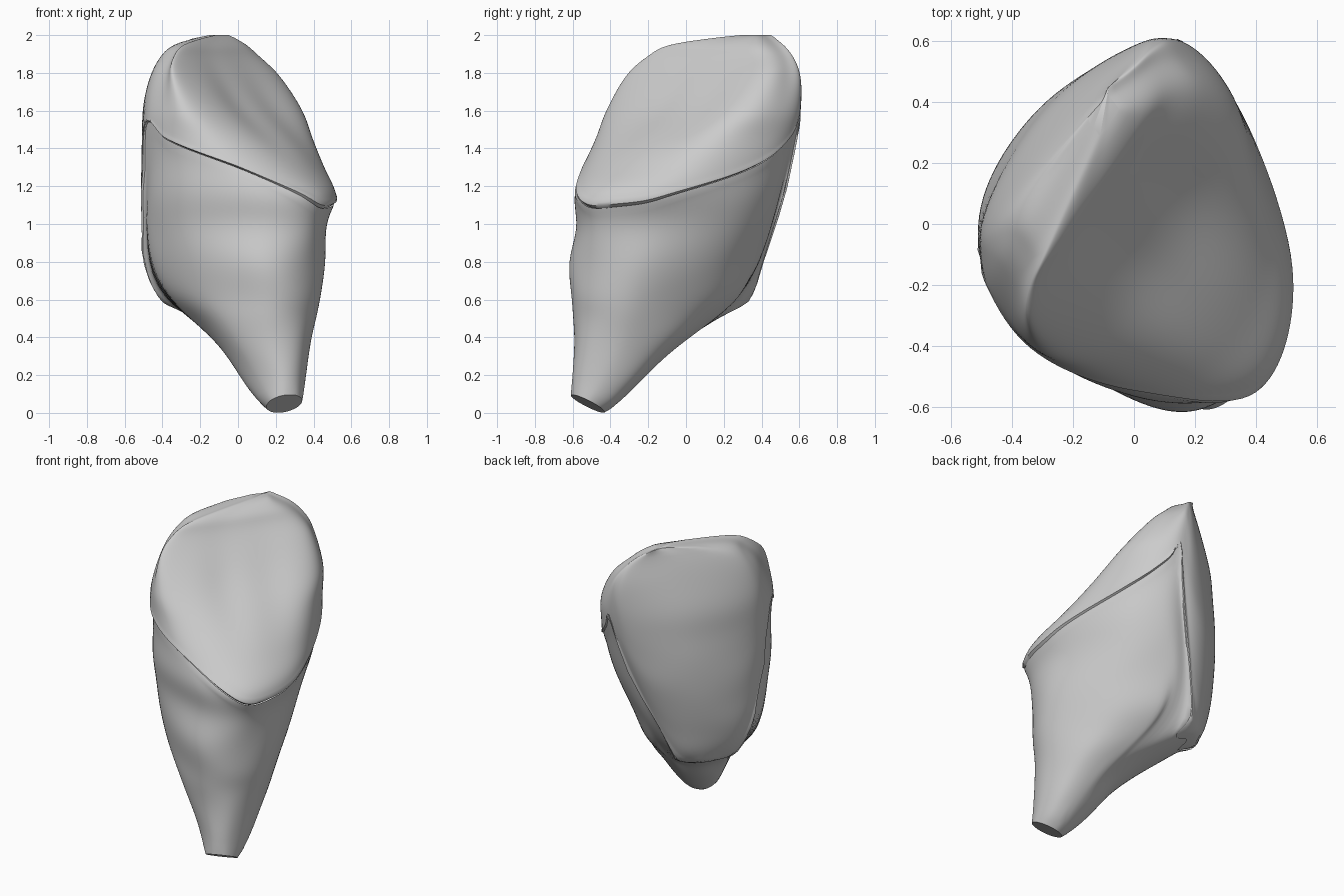
import bpy, bmesh
from math import sin, cos, pi, exp, sqrt, radians
from mathutils import Vector

SEG = 14            # columns per outline point
COLS = 8 * SEG

# Height, then outward reach of the outline in eight compass directions (hundredths)
SLICES = [
    (5, 34, -10, -43, -45, -15, 29, 61, 63),
    (20, 36, 1, -26, -28, -3, 31, 60, 62),
    (40, 39, 15, 2, 1, 14, 38, 59, 61),
    (53, 42, 21, 22, 29, 29, 42, 60, 61),
    (59, 43, 25, 33, 39, 41, 44, 60, 62),
    (80, 47, 33, 41, 45, 50, 48, 62, 63),
    (100, 48, 42, 48, 48, 51, 50, 58, 65),
    (115, 52, 48, 53, 49, 52, 53, 61, 67),
    (130, 46, 52, 56, 49, 51, 53, 55, 52),
    (145, 40, 54, 59, 48, 51, 53, 48, 36),
    (160, 34, 55, 61, 47, 51, 51, 42, 18),
    (180, 20, 49, 60, 42, 46, 42, 30, -4),
    (190, 9, 41, 55, 39, 40, 32, 18, -13),
    (196, 3, 33, 50, 37, 33, 20, 6, -17),
    (200, -5, 24, 45, 36, 15, -13, -29, -29),
]
# Neck line: turn away from the inner side in degrees, height in hundredths
NECK = [(-180, 54), (-152, 57), (-134, 95), (-118, 150), (-90, 145),
        (-45, 130), (-20, 117), (0, 109), (20, 109), (45, 113), (90, 134),
        (110, 147), (121, 154), (133, 95), (147, 57), (180, 54)]


def hermite(a, b, ma, mb, u):
    return (a * (1 + 2 * u) * (1 - u) ** 2 + ma * u * (1 - u) ** 2
            + b * u * u * (3 - 2 * u) + mb * u * u * (u - 1))


def sample(rows, z):
    """Smoothly interpolate rows of (position, values...)."""
    last = len(rows) - 1
    i = 0
    while i < last - 1 and z > rows[i + 1][0]:
        i += 1

    def slope(j, k):
        lo, hi = rows[max(j - 1, 0)], rows[min(j + 1, last)]
        return (hi[k] - lo[k]) / (hi[0] - lo[0])
    a, b = rows[i], rows[i + 1]
    gap = b[0] - a[0]
    u = min(max((z - a[0]) / gap, 0), 1)
    return [hermite(a[k], b[k], slope(i, k) * gap, slope(i + 1, k) * gap, u)
            for k in range(1, len(a))]


def compass(angle):
    return Vector((cos(angle), sin(angle), 0))


def outline(z, col):
    """Point of the smooth closed outline at height z."""
    reach = [h / 100 for h in sample(SLICES, z * 100)]

    def touch(i):
        i %= 8
        slide = (reach[(i + 1) % 8] - reach[i - 1]) / sqrt(2)
        return compass(i * pi / 4) * reach[i] + compass(i * pi / 4 + pi / 2) * slide
    i, u = divmod(col / SEG, 1)
    i = int(i)
    p, a, b, n = (touch(i + k) for k in (-1, 0, 1, 2))
    point = hermite(a, b, (b - p) / 2, (n - a) / 2, u)
    point.z = z
    return point


def neck_height(col):
    turn = (col * 360 / COLS + 45 + 180) % 360 - 180
    return sample(NECK, turn)[0] / 100


def root_point(col, t):
    neck = neck_height(col)
    z = 0.05 + (neck - 0.05) * t
    p = outline(z, col)
    # flare below the crown, only where the neck is high
    depth = neck - z
    inset = (0.01 + 0.012 * min(1, depth / 0.12)) * max(0, 1 - depth / 0.5)
    p -= compass(col * 2 * pi / COLS) * inset * min(1, max(0, neck - 0.55) * 2)
    # slanted cut at the tip
    fade = max(0, 1 - z / 0.3) * 1.2
    p.z = max(0, p.z - fade * (0.5 * (p.y + 0.52) - 0.2 * (p.x - 0.25)))
    return p


def crown_point(col, t):
    neck = neck_height(col)
    if t == 0:      # underside of the lip
        return outline(neck, col) - compass(col * 2 * pi / COLS) * 0.02
    z = neck + (2 - neck) * t
    p = outline(z, col)
    # hollow inner face with a low ridge between two grooves
    inward = (p.y - p.x) / sqrt(2)
    side = (p.x + p.y) / sqrt(2) - 0.05
    facing = max(0, cos(radians(col * 360 / COLS + 45)))
    hollow = exp(-((z - 1.6) / 0.2) ** 2) * facing
    groove = exp(-((side - 0.14) / 0.1) ** 2) + exp(-((side + 0.14) / 0.1) ** 2)
    if inward < 0.2:
        p += Vector((-1, 1, 0)) * hollow * 0.05 * (0.5 * exp(-(side / 0.3) ** 2) + 0.5 * groove)
    return p


def build(name, point, rows, material, cap_first, cap_last):
    bm = bmesh.new()
    rings = [[bm.verts.new(point(c, r / rows)) for c in range(COLS)]
             for r in range(rows + 1)]
    for low, high in zip(rings, rings[1:]):
        for c in range(COLS):
            d = (c + 1) % COLS
            bm.faces.new((low[c], low[d], high[d], high[c]))
    if cap_first:
        bm.faces.new(rings[0][::-1])
    if cap_last:
        bm.faces.new(rings[-1])
    # soften everything between the end rings
    inner = [v for ring in rings[3:-2] for v in ring]
    for _ in range(12):
        bmesh.ops.smooth_vert(bm, verts=inner, factor=0.5,
                              use_axis_x=True, use_axis_y=True, use_axis_z=True)
    mesh = bpy.data.meshes.new(name)
    bm.to_mesh(mesh)
    bm.free()
    mesh.materials.append(material)
    obj = bpy.data.objects.new(name, mesh)
    bpy.context.collection.objects.link(obj)
    bpy.ops.object.select_all(action='DESELECT')
    obj.select_set(True)
    bpy.context.view_layer.objects.active = obj
    bpy.ops.object.shade_smooth_by_angle(angle=radians(50))


cube = bpy.data.objects.get("Cube")
if cube:
    bpy.data.objects.remove(cube)

grey = bpy.data.materials.new("plain grey")
grey.use_nodes = True
colour = (0.6, 0.6, 0.6, 1)
grey.diffuse_color = colour
grey.node_tree.nodes["Principled BSDF"].inputs["Base Color"].default_value = colour

# Root with its slanted end, then the crown sitting on the neck line
build("tooth_root", root_point, 44, grey, True, False)
build("tooth_crown", crown_point, 60, grey, False, True)
